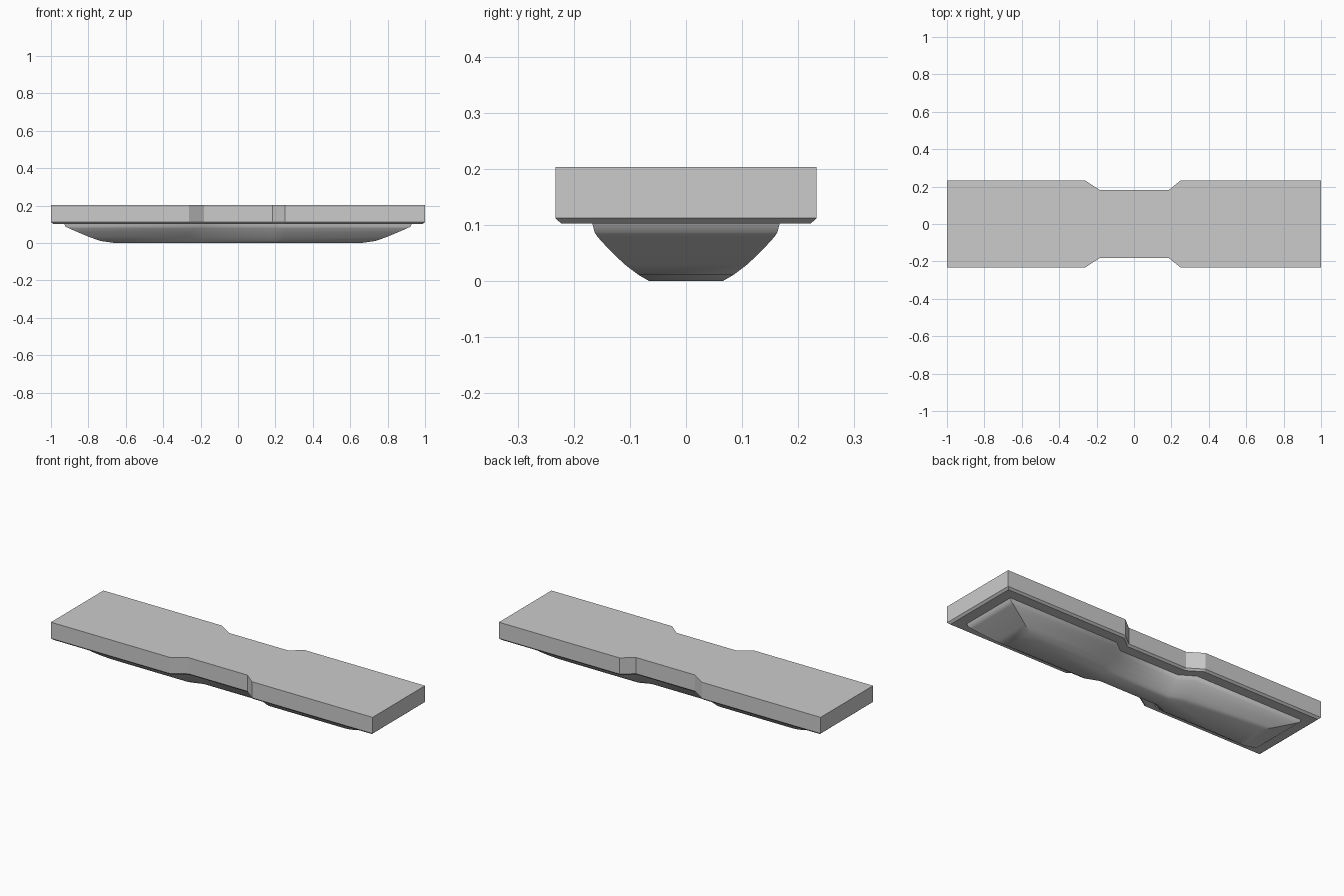
import bpy, bmesh

if "Cube" in bpy.data.objects:
    bpy.data.objects.remove(bpy.data.objects["Cube"])


def outline(x, y, notch, z):
    """Rectangle with a shallow notch in the middle of both long sides."""
    front = [(-x, -y), (-0.262, -y), (-0.182, -notch),
             (0.185, -notch), (0.25, -y), (x, -y)]
    back = [(px, -py) for px, py in reversed(front)]
    return [(px, py, z) for px, py in front + back]


def loft(name, levels, smooth_angle=None):
    """Join notched outlines given from bottom to top and cap the ends."""
    bm = bmesh.new()
    rings = [[bm.verts.new(p) for p in outline(*level)] for level in levels]
    n = len(rings[0])
    for low, high in zip(rings, rings[1:]):
        for i in range(n):
            j = (i + 1) % n
            bm.faces.new((low[i], low[j], high[j], high[i]))
    bm.faces.new(rings[0][::-1])
    bm.faces.new(rings[-1])
    bmesh.ops.recalc_face_normals(bm, faces=bm.faces)
    mesh = bpy.data.meshes.new(name)
    bm.to_mesh(mesh)
    bm.free()
    obj = bpy.data.objects.new(name, mesh)
    bpy.context.collection.objects.link(obj)
    if smooth_angle:
        bpy.context.view_layer.objects.active = obj
        obj.select_set(True)
        bpy.ops.object.shade_smooth_by_angle(angle=smooth_angle)
        obj.select_set(False)
    return obj


# Flat top slab with a chamfered lower edge
loft("top_slab", [
    (0.988, 0.222, 0.170, 0.102),
    (1.0, 0.233, 0.181, 0.112),
    (1.0, 0.233, 0.181, 0.203),
])

# Rounded belly below the slab: half length, half width, notch half width, z
loft("belly", [
    (0.66, 0.066, 0.040, 0.0),
    (0.735, 0.085, 0.053, 0.011),
    (0.79, 0.110, 0.070, 0.030),
    (0.855, 0.138, 0.092, 0.057),
    (0.905, 0.158, 0.107, 0.079),
    (0.922, 0.163, 0.112, 0.087),
    (0.93, 0.167, 0.116, 0.103),
], smooth_angle=0.7)
